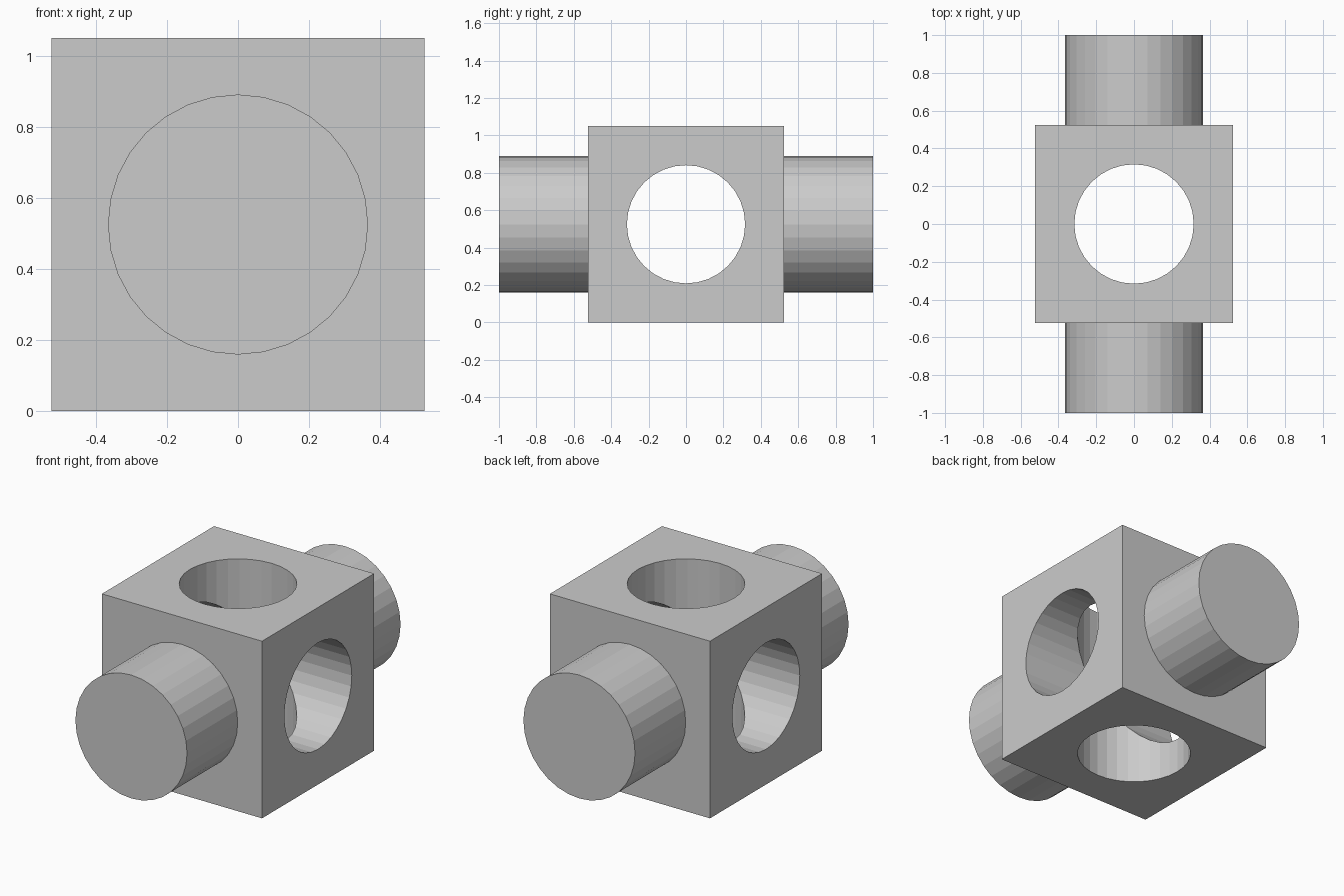
import bpy
from math import pi

if "Cube" in bpy.data.objects:
    bpy.data.objects.remove(bpy.data.objects["Cube"])

HALF = 0.525      # half width of the cube, also the centre height
SIDES = 32


def cylinder(name, radius, length, rotation):
    bpy.ops.mesh.primitive_cylinder_add(vertices=SIDES, radius=radius, depth=length,
                                        location=(0, 0, HALF), rotation=rotation)
    obj = bpy.context.object
    obj.name = name
    return obj


def combine(target, tool, operation):
    mod = target.modifiers.new(tool.name, 'BOOLEAN')
    mod.operation = operation
    mod.solver = 'EXACT'
    mod.object = tool
    bpy.context.view_layer.objects.active = target
    bpy.ops.object.modifier_apply(modifier=mod.name)
    bpy.data.objects.remove(tool, do_unlink=True)


# Cube body
bpy.ops.mesh.primitive_cube_add(size=2 * HALF, location=(0, 0, HALF))
body = bpy.context.object
body.name = "pierced_block"

# Solid round shaft running front to back
combine(body, cylinder("shaft", 0.366, 2.0, (pi / 2, 0, 0)), 'UNION')

# Through holes: side to side, then top to bottom
combine(body, cylinder("side_hole", 0.316, 1.6, (0, pi / 2, 0)), 'DIFFERENCE')
combine(body, cylinder("vertical_hole", 0.316, 1.6, (0, 0, 0)), 'DIFFERENCE')
